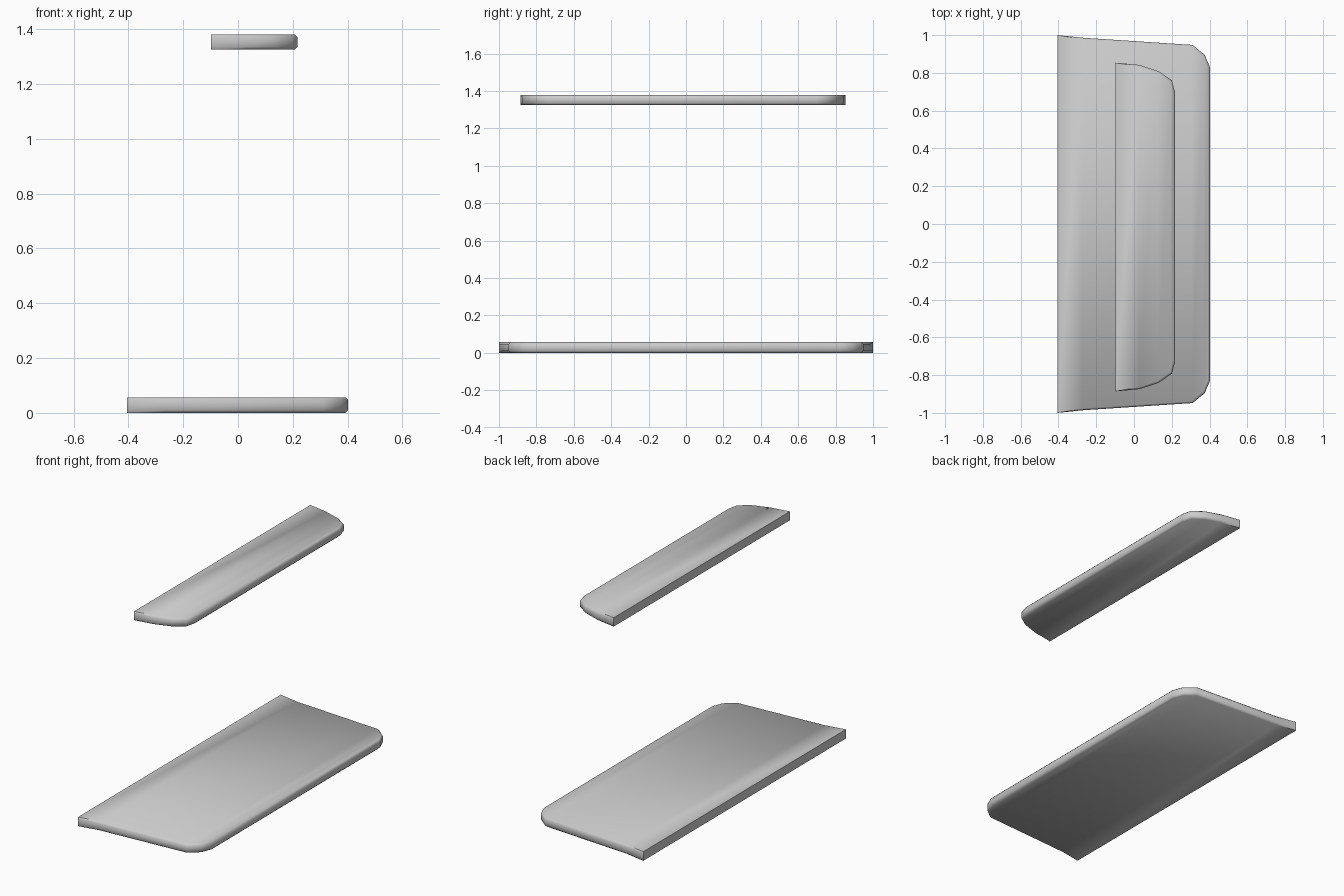
import bpy, bmesh

if "Cube" in bpy.data.objects:
    bpy.data.objects.remove(bpy.data.objects["Cube"])


def slab(name, half, cy, z0, z1, inset):
    """Flat panel with a straight back edge; half = outline from back to front corner."""
    bm = bmesh.new()
    n = len(half)
    # rounded rim tapers to nothing at the straight back edge
    small = [(half[0][0], half[0][1])]
    for i, (x, y) in enumerate(half[1:], 1):
        small.append((x - inset * i / (n - 1), y - inset))
    levels = [(small, z0), (half, z0 + inset), (half, z1 - inset), (small, z1)]
    rings = []
    for pts, z in levels:
        loop = [(x, cy - y) for x, y in pts] + [(x, cy + y) for x, y in reversed(pts)]
        rings.append([bm.verts.new((x, y, z)) for x, y in loop])
    m = 2 * n
    # side walls, including the flat back
    for a, b in zip(rings, rings[1:]):
        for i in range(m):
            j = (i + 1) % m
            bm.faces.new((a[i], a[j], b[j], b[i]))
    # top and bottom in lengthwise strips
    for ring in (rings[0], rings[-1]):
        for i in range(n - 1):
            bm.faces.new((ring[i], ring[i + 1], ring[m - 2 - i], ring[m - 1 - i]))
    bmesh.ops.recalc_face_normals(bm, faces=bm.faces)
    me = bpy.data.meshes.new(name)
    bm.to_mesh(me)
    bm.free()
    ob = bpy.data.objects.new(name, me)
    bpy.context.collection.objects.link(ob)
    bpy.ops.object.select_all(action='DESELECT')
    ob.select_set(True)
    bpy.context.view_layer.objects.active = ob
    bpy.ops.object.shade_smooth_by_angle(angle=1.05)


# wide lower shelf
slab("lower_shelf", [(-0.405, 1.0), (-0.27, 0.986), (0.31, 0.948),
                     (0.375, 0.895), (0.402, 0.83)], 0, 0, 0.057, 0.01)
# narrow upper shelf
slab("upper_shelf", [(-0.098, 0.87), (0.03, 0.858), (0.13, 0.825),
                     (0.2, 0.777), (0.217, 0.715)], -0.016, 1.325, 1.38, 0.01)
